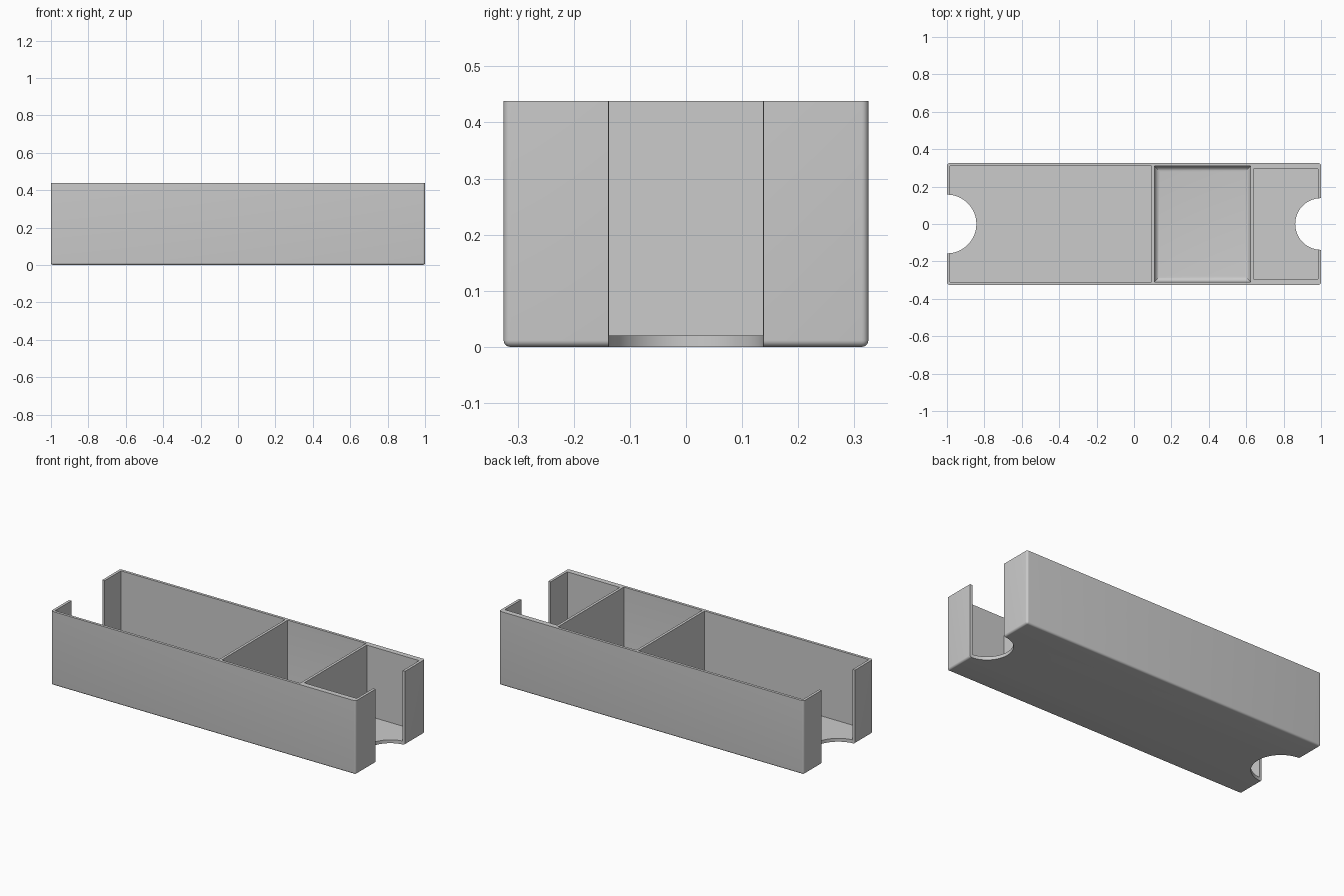
import bpy, bmesh, math

if "Cube" in bpy.data.objects:
    bpy.data.objects.remove(bpy.data.objects["Cube"])

grey = bpy.data.materials.new("plain grey")
grey.diffuse_color = (0.6, 0.6, 0.6, 1)
grey.use_nodes = True
grey.node_tree.nodes["Principled BSDF"].inputs["Base Color"].default_value = grey.diffuse_color


def finish(bm, name):
    bmesh.ops.recalc_face_normals(bm, faces=bm.faces)
    mesh = bpy.data.meshes.new(name)
    bm.to_mesh(mesh)
    bm.free()
    mesh.materials.append(grey)
    obj = bpy.data.objects.new(name, mesh)
    bpy.context.collection.objects.link(obj)
    return obj


def box(name, x0, x1, y0, y1, z0, z1, bottom=0.0, sides=False):
    """Box with rounded bottom edges and, if asked, rounded upright edges."""
    bm = bmesh.new()
    bmesh.ops.create_cube(bm, size=1)
    for v in bm.verts:
        v.co = (x1 if v.co.x > 0 else x0, y1 if v.co.y > 0 else y0,
                z1 if v.co.z > 0 else z0)
    if bottom:
        mid = (z0 + z1) / 2
        edges = [e for e in bm.edges
                 if all(v.co.z < mid for v in e.verts)
                 or (sides and abs(e.verts[0].co.z - e.verts[1].co.z) > 0.01)]
        bmesh.ops.bevel(bm, geom=edges, offset=bottom, segments=6,
                        profile=0.5, affect='EDGES')
    return finish(bm, name)


def cylinder(name, x, radius):
    bm = bmesh.new()
    bmesh.ops.create_cone(bm, cap_ends=True, segments=96, radius1=radius,
                          radius2=radius, depth=2)
    bmesh.ops.translate(bm, verts=bm.verts, vec=(x, 0, 0))
    return finish(bm, name)


# Outer tray body, soft on the bottom and upright edges
tray = box("divided_tray", -1, 1, -0.325, 0.325, 0, 0.438, 0.012, True)

# Three pockets and two round finger notches
cutters = [
    box("long_pocket_cutter", -0.984, 0.094, -0.309, 0.309, 0.02, 0.6),
    box("middle_pocket_cutter", 0.11, 0.624, -0.309, 0.309, 0.02, 0.6, 0.03),
    box("end_pocket_cutter", 0.64, 0.984, -0.293, 0.293, 0.02, 0.6),
    cylinder("left_notch_cutter", -1.0, 0.157),
    cylinder("right_notch_cutter", 1.0, 0.138),
]
bpy.context.view_layer.objects.active = tray
for c in cutters:
    m = tray.modifiers.new(c.name, 'BOOLEAN')
    m.operation = 'DIFFERENCE'
    m.solver = 'EXACT'
    m.object = c
    bpy.ops.object.modifier_apply(modifier=m.name)
    bpy.data.objects.remove(c)

# Smooth the fillets, keep the corners sharp
bpy.ops.object.select_all(action='DESELECT')
tray.select_set(True)
bpy.ops.object.shade_smooth_by_angle(angle=math.radians(30))
